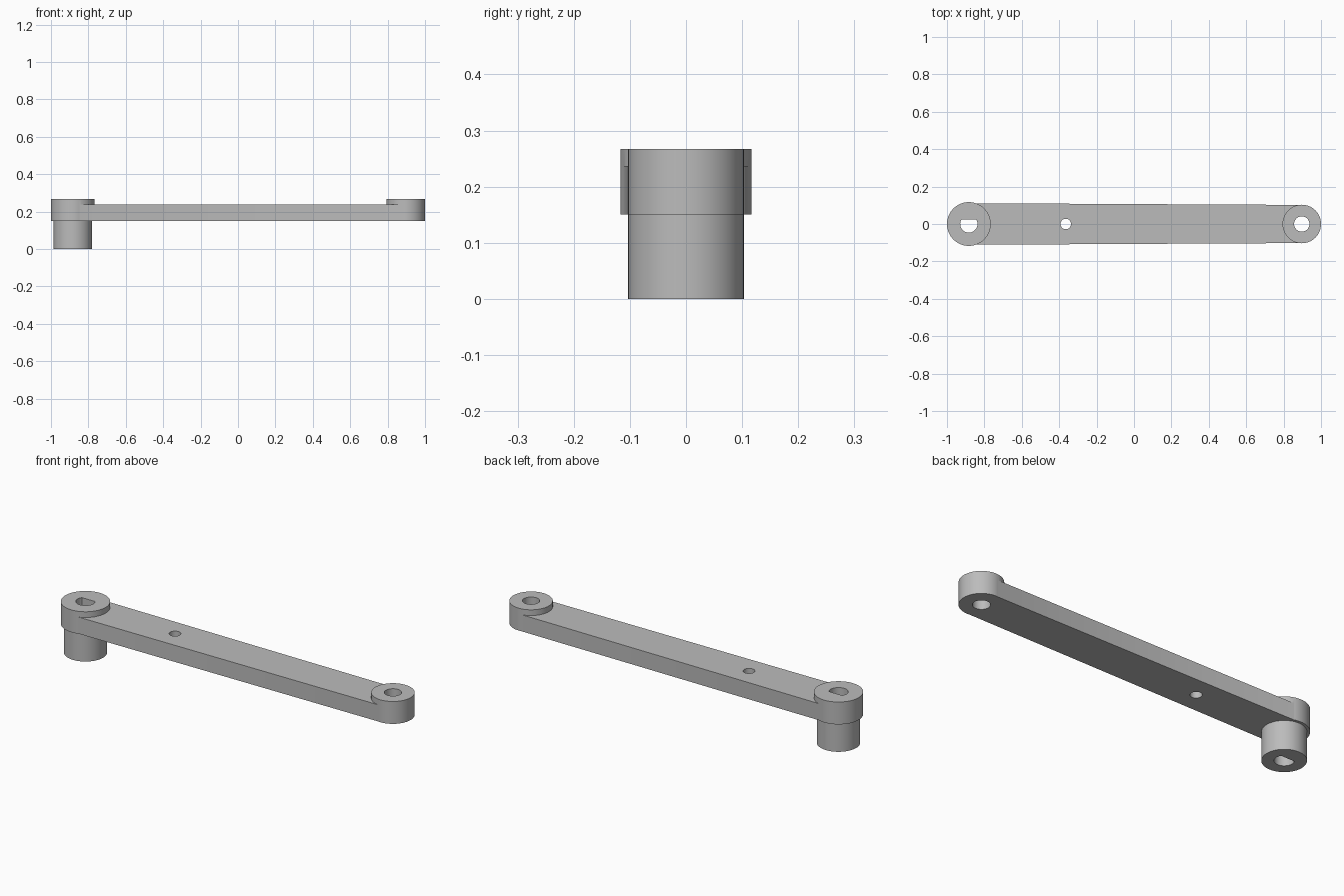
import bpy
import bmesh
from math import cos, sin, pi, asin

cube = bpy.data.objects.get("Cube")
if cube:
    bpy.data.objects.remove(cube, do_unlink=True)

grey = bpy.data.materials.new("plain grey")
grey.use_nodes = True
grey.diffuse_color = (0.5, 0.5, 0.5, 1)
grey.node_tree.nodes["Principled BSDF"].inputs["Base Color"].default_value = (0.5, 0.5, 0.5, 1)

# Heights and centres shared by the parts
ARM_BOTTOM, ARM_TOP, BOSS_TOP = 0.15, 0.237, 0.267
SHAFT_X, PIVOT_X = -0.883, 0.897


def prism(name, outline, z0, z1):
    """Extrude a counter-clockwise outline from z0 to z1."""
    bm = bmesh.new()
    base = bm.faces.new([bm.verts.new((x, y, z0)) for x, y in outline])
    top = bmesh.ops.extrude_face_region(bm, geom=[base])["geom"]
    verts = [v for v in top if isinstance(v, bmesh.types.BMVert)]
    bmesh.ops.translate(bm, verts=verts, vec=(0, 0, z1 - z0))
    bmesh.ops.recalc_face_normals(bm, faces=bm.faces[:])
    mesh = bpy.data.meshes.new(name)
    bm.to_mesh(mesh)
    bm.free()
    mesh.materials.append(grey)
    obj = bpy.data.objects.new(name, mesh)
    bpy.context.collection.objects.link(obj)
    return obj


def arc(x, r, start=0, sweep=2 * pi, n=64):
    return [(x + r * cos(start + sweep * i / n), r * sin(start + sweep * i / n))
            for i in range(n)]


def combine(target, other, operation):
    """Apply a boolean and remove the helper object."""
    mod = target.modifiers.new(operation.lower(), "BOOLEAN")
    mod.operation, mod.solver, mod.object = operation, "EXACT", other
    bpy.context.view_layer.objects.active = target
    bpy.ops.object.modifier_apply(modifier=mod.name)
    bpy.data.objects.remove(other, do_unlink=True)


# Tapered arm
arm = prism("lever_arm", [(SHAFT_X, -0.111), (PIVOT_X - 0.01, -0.102),
                          (PIVOT_X - 0.01, 0.102), (SHAFT_X, 0.111)], ARM_BOTTOM, ARM_TOP)

# Round bosses at both ends and the post below the shaft end
for name, x, r, z0, z1 in (("shaft_boss", SHAFT_X, 0.117, ARM_BOTTOM, BOSS_TOP),
                           ("pivot_boss", PIVOT_X, 0.103, ARM_BOTTOM, BOSS_TOP),
                           ("shaft_post", SHAFT_X, 0.103, 0, 0.2)):
    combine(arm, prism(name, arc(x, r), z0, z1), "UNION")

# Through holes: D-shaped shaft hole, pivot hole and small pin hole
flat = asin(0.025 / 0.046)
d_hole = arc(SHAFT_X, 0.046, pi - flat, pi + 2 * flat, 48)
d_hole.append((SHAFT_X + 0.046 * cos(flat), 0.025))
for name, outline in (("shaft_hole", d_hole),
                      ("pivot_hole", arc(PIVOT_X, 0.041)),
                      ("pin_hole", arc(-0.365, 0.028))):
    combine(arm, prism(name, outline, -0.1, 0.4), "DIFFERENCE")

bpy.ops.object.select_all(action="DESELECT")
arm.select_set(True)
bpy.context.view_layer.objects.active = arm
bpy.ops.object.shade_smooth_by_angle(angle=pi / 6)
